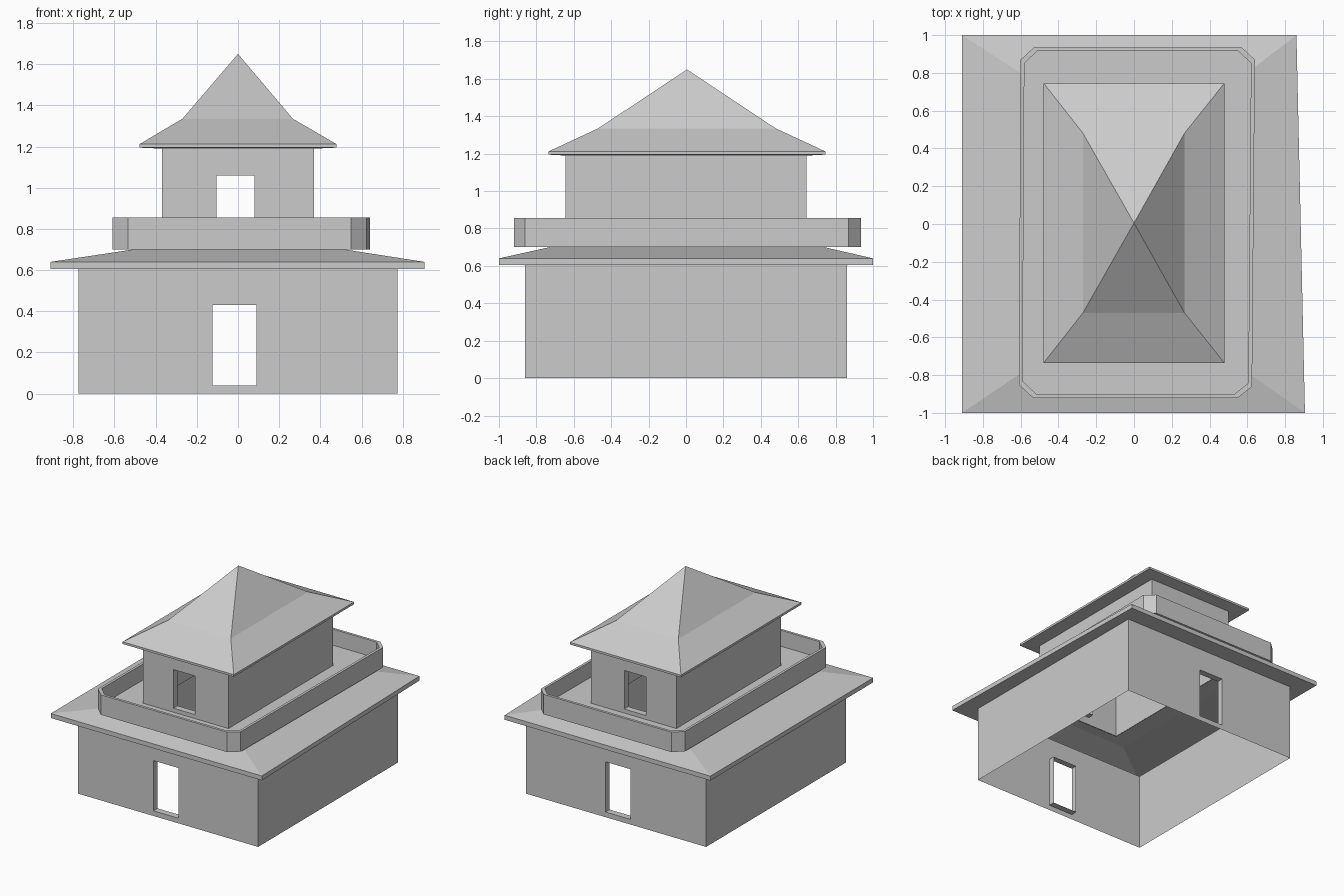
import bpy
import bmesh

if "Cube" in bpy.data.objects:
    bpy.data.objects.remove(bpy.data.objects["Cube"])


def rect(x0, x1, y0, y1, z):
    return [(x0, y0, z), (x1, y0, z), (x1, y1, z), (x0, y1, z)]


def upright(x0, x1, z0, z1, y):
    return [(x0, y, z0), (x1, y, z0), (x1, y, z1), (x0, y, z1)]


def make(name, *lofts):
    """Skin each list of equal-length loops; a one-point loop makes a tip."""
    bm = bmesh.new()
    for loops in lofts:
        rings = [[bm.verts.new(p) for p in loop] for loop in loops]
        for a, b in zip(rings, rings[1:]):
            n = len(a)
            for i in range(n):
                j = (i + 1) % n
                if len(b) == 1:
                    bm.faces.new((a[i], a[j], b[0]))
                else:
                    bm.faces.new((a[i], a[j], b[j], b[i]))
    bmesh.ops.remove_doubles(bm, verts=bm.verts, dist=0.0005)
    bmesh.ops.recalc_face_normals(bm, faces=bm.faces)
    mesh = bpy.data.meshes.new(name)
    bm.to_mesh(mesh)
    bm.free()
    obj = bpy.data.objects.new(name, mesh)
    bpy.context.collection.objects.link(obj)
    return obj


def room(name, x, y, z0, z1, door, jamb=0.05):
    """Open-ended walls with a door opening in the front and the back."""
    lofts = []
    for s in (-1, 1):
        lofts.append([upright(-x, x, z0, z1, s * y),
                      upright(*door, s * y),
                      upright(*door, s * (y - jamb))])
    obj = make(name, *lofts)
    # plain side walls
    bm = bmesh.new()
    bm.from_mesh(obj.data)
    for s in (-1, 1):
        bm.faces.new([bm.verts.new((s * x, v, w)) for v, w in
                      ((-y, z0), (y, z0), (y, z1), (-y, z1))][::s])
    bmesh.ops.remove_doubles(bm, verts=bm.verts, dist=0.0005)
    bmesh.ops.recalc_face_normals(bm, faces=bm.faces)
    bm.to_mesh(obj.data)
    bm.free()
    return obj


# Lower storey
room("lower_walls", 0.775, 0.86, 0.0, 0.605, (-0.125, 0.09, 0.04, 0.43))


def eave(z):
    return [(-0.91, -1, z), (0.905, -1, z), (0.86, 1, z), (-0.91, 1, z)]


# Lower roof skirt: soffit, fascia, shallow slope
make("lower_roof", [rect(-0.775, 0.775, -0.86, 0.86, 0.605), eave(0.605),
                    eave(0.64), rect(-0.51, 0.52, -0.73, 0.74, 0.70)])


# Balcony: chamfered parapet
def parapet(inset, z):
    pts = [(-0.535, -0.92), (0.55, -0.92), (0.625, -0.86), (0.64, 0.87),
           (0.57, 0.935), (-0.53, 0.935), (-0.60, 0.87), (-0.61, -0.85)]
    fx, fy = 1 - inset / 0.62, 1 - inset / 0.925
    return [(0.01 + (x - 0.01) * fx, y * fy, z) for x, y in pts]


# Hole for the room, given eight points to match the parapet outline
def stairwell(z):
    x, y = 0.37, 0.645
    return [(-x, -y, z), (x, -y, z), (x, -y + 0.06, z), (x, y - 0.06, z),
            (x, y, z), (-x, y, z), (-x, y - 0.06, z), (-x, -y + 0.06, z)]


make("balcony", [stairwell(0.70), parapet(0, 0.70), parapet(0, 0.855),
                 parapet(0.02, 0.855), parapet(0.02, 0.73), stairwell(0.73)])

# Upper storey
room("upper_walls", 0.369, 0.643, 0.70, 1.19, (-0.105, 0.08, 0.76, 1.06))

# Upper roof: soffit, fascia, flared skirt and steep peak
make("upper_roof", [rect(-0.369, 0.369, -0.643, 0.643, 1.19),
                    rect(-0.478, 0.478, -0.735, 0.745, 1.195),
                    rect(-0.478, 0.478, -0.735, 0.745, 1.212),
                    rect(-0.27, 0.267, -0.47, 0.48, 1.335),
                    [(0, 0.005, 1.65)]])
